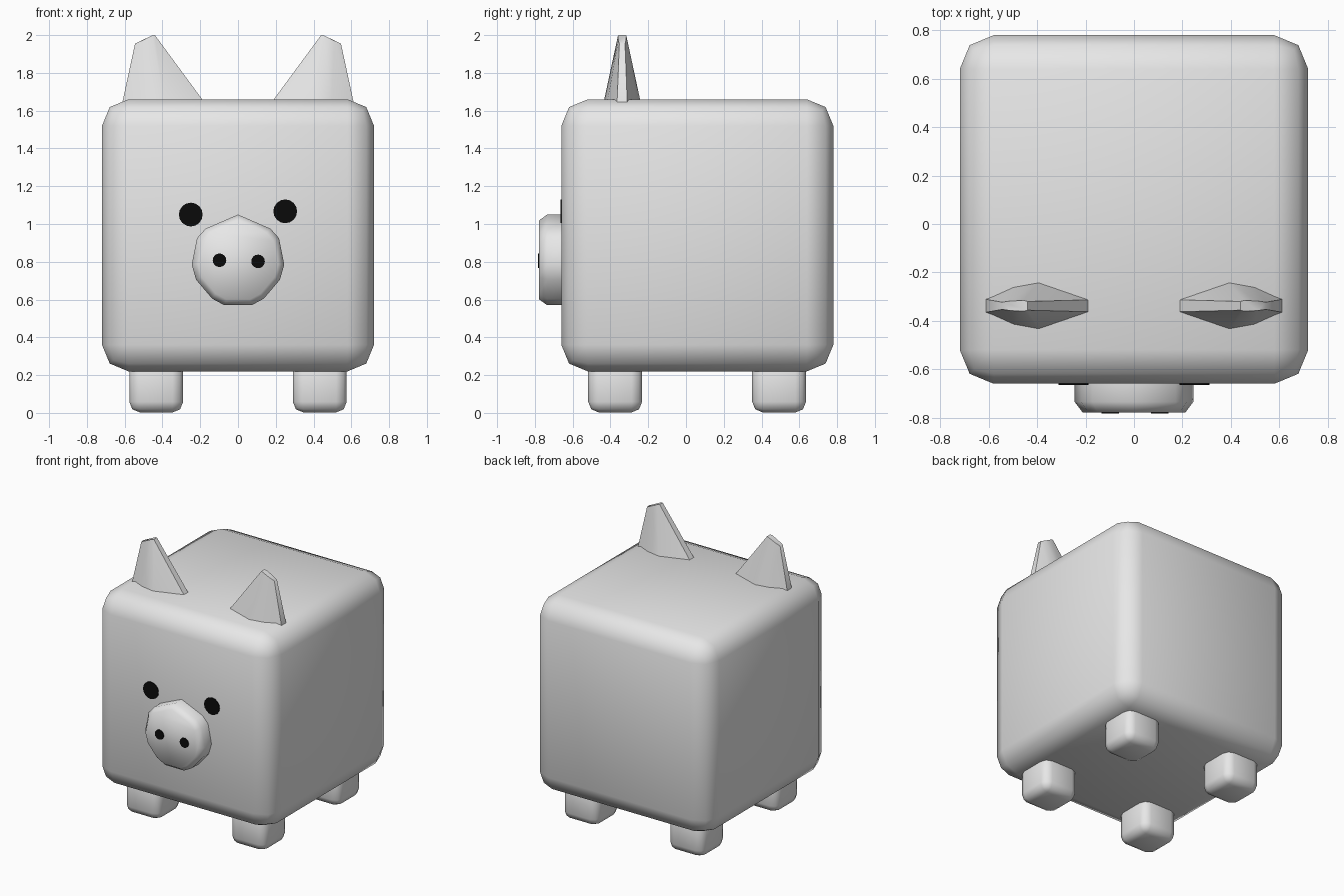
import bpy, bmesh, math
from mathutils import Vector

if "Cube" in bpy.data.objects:
    bpy.data.objects.remove(bpy.data.objects["Cube"])


def material(name, v):
    m = bpy.data.materials.new(name)
    m.diffuse_color = (v, v, v, 1)
    m.use_nodes = True
    m.node_tree.nodes["Principled BSDF"].inputs["Base Color"].default_value = m.diffuse_color
    return m


SKIN = material("light grey skin", 0.8)
BLACK = material("black", 0.003)


def finish(name, bm, mat, smooth=180):
    bmesh.ops.recalc_face_normals(bm, faces=bm.faces)
    me = bpy.data.meshes.new(name)
    bm.to_mesh(me)
    bm.free()
    me.materials.append(mat)
    ob = bpy.data.objects.new(name, me)
    bpy.context.collection.objects.link(ob)
    bpy.ops.object.select_all(action='DESELECT')
    ob.select_set(True)
    bpy.context.view_layer.objects.active = ob
    bpy.ops.object.shade_smooth_by_angle(angle=math.radians(smooth))
    return ob


def rounded_cube(name, centre, size, bevel):
    bm = bmesh.new()
    bmesh.ops.create_cube(bm, size=size)
    bmesh.ops.bevel(bm, geom=bm.edges[:], offset=bevel, segments=2,
                    profile=0.5, affect='EDGES')
    bmesh.ops.translate(bm, verts=bm.verts, vec=centre)
    return finish(name, bm, SKIN)


def loft(name, rings, mat, smooth):
    """Skin a stack of equal-length point rings and cap both ends."""
    bm = bmesh.new()
    vs = [[bm.verts.new(p) for p in r] for r in rings]
    n = len(vs[0])
    for a, b in zip(vs, vs[1:]):
        for i in range(n):
            j = (i + 1) % n
            bm.faces.new((a[i], a[j], b[j], b[i]))
    bm.faces.new(vs[0])
    bm.faces.new(vs[-1])
    return finish(name, bm, mat, smooth)


# Body and feet
rounded_cube("body", Vector((0, 0.06, 0.94)), 1.44, 0.14)
for side, x in (("left", -0.433), ("right", 0.433)):
    for end, y in (("front", -0.375), ("back", 0.493)):
        rounded_cube(f"{end}_{side}_foot", Vector((x, y, 0.145)), 0.285, 0.056)

# Snout: half outline mirrored, with a chamfered front rim
half = [(0.172, 0.165), (0.217, 0.115), (0.245, -0.025), (0.222, -0.105),
        (0.137, -0.205), (0.072, -0.24)]
outline = [(0, 0.24)] + half + [(-x, z) for x, z in reversed(half)]
loft("snout", [[(x * s, y, 0.81 + z * s) for x, z in outline]
               for y, s in ((-0.64, 1), (-0.735, 1), (-0.778, 0.87))], SKIN, 60)


# Eyes and nostrils: thin round plates
def disc(name, x, z, y, r):
    ring = [(r * math.cos(math.tau * i / 16), r * math.sin(math.tau * i / 16))
            for i in range(16)]
    loft(name, [[(x + a, yy, z + b) for a, b in ring] for yy in (y + 0.003, y - 0.005)],
         BLACK, 30)


disc("left_eye", -0.25, 1.05, -0.66, 0.063)
disc("right_eye", 0.25, 1.067, -0.66, 0.063)
disc("left_nostril", -0.098, 0.808, -0.778, 0.036)
disc("right_nostril", 0.106, 0.802, -0.778, 0.036)

# Ears: flattened hull tapering to a slanted tip, (x, half depth, z)
base = [(0.613, 0.027, 1.64), (0.495, 0.08, 1.64), (0.39, 0.099, 1.64), (0.175, 0.025, 1.64)]
tip = [(0.545, 0.015, 1.955), (0.51, 0.02, 1.971), (0.455, 0.022, 1.998), (0.44, 0.018, 2.0)]


def ear_ring(pts, s):
    return ([(s * x, -0.338 - d, z) for x, d, z in pts] +
            [(s * x, -0.338 + d, z) for x, d, z in reversed(pts)])


for side, s in (("left", -1), ("right", 1)):
    loft(f"{side}_ear", [ear_ring(base, s), ear_ring(tip, s)], SKIN, 60)
